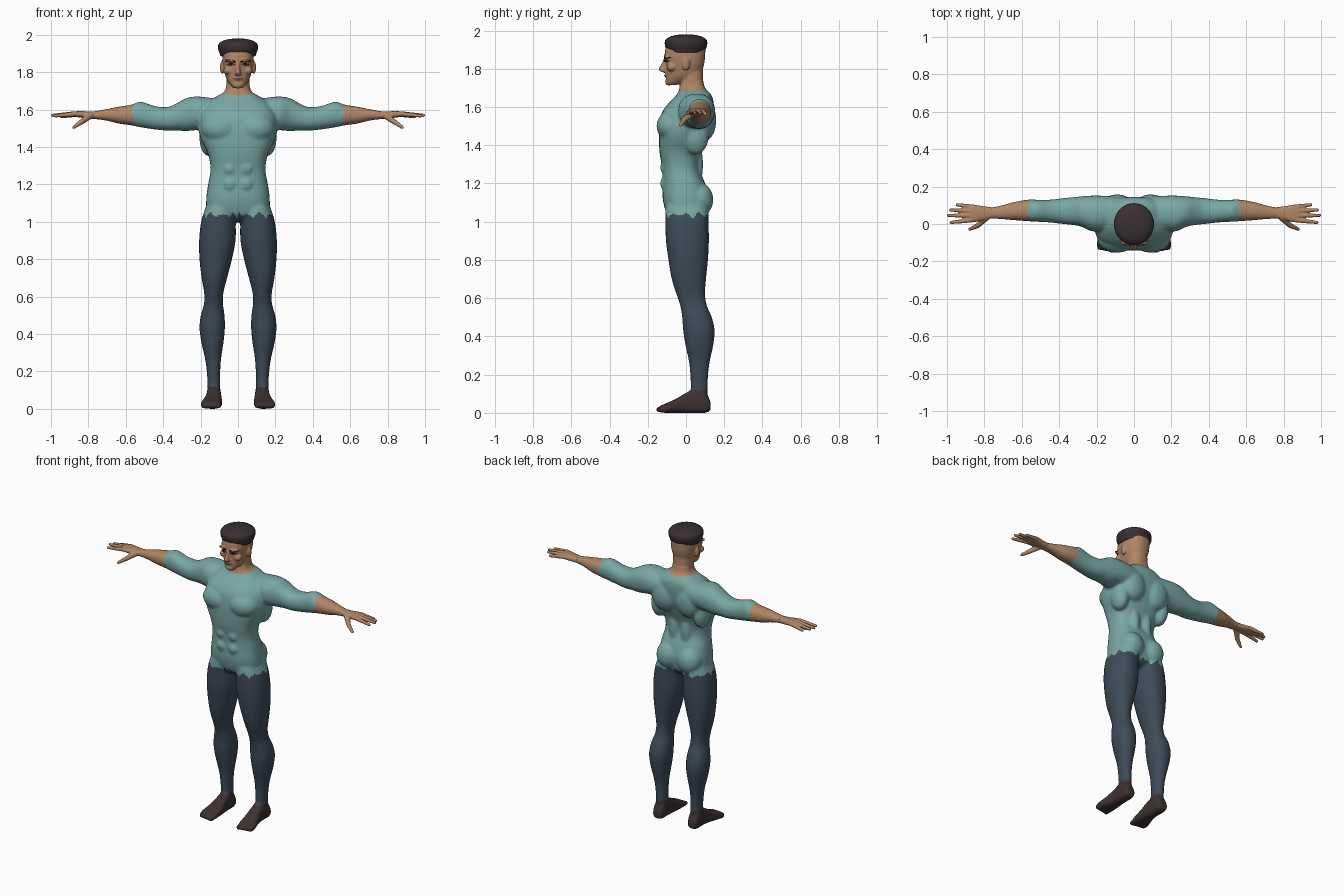
import bpy, bmesh, math
from mathutils import Matrix, Vector

cube = bpy.data.objects.get("Cube")
if cube:
    bpy.data.objects.remove(cube, do_unlink=True)


def material(name, *rgb):
    mat = bpy.data.materials.new(name)
    mat.use_nodes = True
    mat.diffuse_color = (*rgb, 1)
    mat.node_tree.nodes["Principled BSDF"].inputs["Base Color"].default_value = (*rgb, 1)
    return mat


shirt = material("teal shirt", .19, .39, .37)
skin = material("tan skin", .43, .235, .13)
trousers = material("navy trousers", .047, .07, .1)
shoe = material("dark brown shoe", .047, .031, .031)
hat_dark = material("dark hat", .04, .029, .032)
hair = material("black brow", .012, .01, .01)
eye_white = material("eye white", .5, .45, .4)
lips = material("brown lips", .2, .085, .055)


def smooth_rows(rows, steps=4):
    """Catmull-Rom curve through the section rows."""
    last, out = len(rows) - 1, []
    for i in range(last):
        quad = [rows[max(i - 1, 0)], rows[i], rows[i + 1], rows[min(i + 2, last)]]
        for s in range(steps):
            t = s / steps
            out.append([b + t * ((c - a) + t * ((2*a - 5*b + 4*c - d) + t * (3*b - a - 3*c + d))) / 2
                        for a, b, c, d in zip(*quad)])
    return out + [list(rows[-1])]


def loft(bm, rows, axis, power=2.3, side=1, n=28):
    """Rows hold a position on the axis and the bounds on the other two axes."""
    rings = []
    for t, a0, a1, b0, b1 in smooth_rows(rows):
        ring = []
        for k in range(n):
            angle = math.tau * k / n
            u, v = (math.copysign(abs(f(angle)) ** (2 / power), f(angle))
                    for f in (math.cos, math.sin))
            co = [(a0 + a1 + u * (a1 - a0)) / 2, (b0 + b1 + v * (b1 - b0)) / 2]
            co.insert(axis, t)
            ring.append(bm.verts.new((co[0] * side, co[1], co[2])))
        rings.append(ring)
    for low, high in zip(rings, rings[1:]):
        for k in range(n):
            j = (k + 1) % n
            bm.faces.new((low[k], low[j], high[j], high[k]))
    bm.faces.new(rings[0])
    bm.faces.new(rings[-1])


def symmetric(rows):
    return [(z, -w, w, front, back) for z, w, front, back in rows]


def ball(bm, centre, radii, side=1):
    x, y, z = centre
    place = Matrix.Translation((x * side, y, z)) @ Matrix.Diagonal((*radii, 1))
    bmesh.ops.create_uvsphere(bm, u_segments=16, v_segments=10, radius=1, matrix=place)


def finger(bm, start, end, r0, r1, side):
    a, b = Vector(start), Vector(end)
    for i in range(17):
        t = i / 16
        ball(bm, a.lerp(b, t), [r0 + (r1 - r0) * t] * 3, side)


def finish(name, bm, mats):
    bmesh.ops.recalc_face_normals(bm, faces=bm.faces)
    mesh = bpy.data.meshes.new(name)
    bm.to_mesh(mesh)
    bm.free()
    mesh.shade_smooth()
    obj = bpy.data.objects.new(name, mesh)
    bpy.context.collection.objects.link(obj)
    for mat in mats:
        obj.data.materials.append(mat)
    return obj


def fuse(name, bm, mats, voxel, rounds):
    """Merge overlapping volumes into one smooth skin."""
    obj = finish(name, bm, [])
    remesh = obj.modifiers.new("fuse", 'REMESH')
    remesh.mode = 'VOXEL'
    remesh.voxel_size = voxel
    soften = obj.modifiers.new("soften", 'SMOOTH')
    soften.factor = .5
    soften.iterations = rounds
    graph = bpy.context.evaluated_depsgraph_get()
    mesh = bpy.data.meshes.new_from_object(obj.evaluated_get(graph))
    obj.modifiers.clear()
    obj.data = mesh
    mesh.name = name
    mesh.shade_smooth()
    mesh.materials.clear()
    for mat in mats:
        mesh.materials.append(mat)
    return obj


# Body: torso, arms, legs and feet in one skin
bm = bmesh.new()
loft(bm, symmetric([
    (1.0, .11, -.06, .06), (1.04, .165, -.1, .1), (1.12, .17, -.122, .115), (1.2, .16, -.122, .1),
    (1.28, .147, -.125, .07), (1.36, .16, -.138, .08), (1.44, .198, -.142, .11),
    (1.5, .212, -.14, .132), (1.56, .205, -.13, .142), (1.6, .19, -.108, .145),
    (1.64, .16, -.072, .142), (1.67, .115, -.045, .128), (1.7, .07, -.035, .1),
    (1.75, .06, -.03, .088)]), 2, 2.6)
arm = [(.05, .0, .14, 1.5, 1.655), (.14, -.03, .15, 1.5, 1.662), (.22, -.04, .152, 1.49, 1.67),
       (.28, -.015, .148, 1.485, 1.66), (.33, -.005, .143, 1.488, 1.632),
       (.38, .0, .138, 1.487, 1.613), (.45, .008, .13, 1.494, 1.62), (.52, .012, .13, 1.505, 1.642),
       (.57, .015, .13, 1.515, 1.626), (.64, .02, .118, 1.525, 1.615), (.7, .025, .102, 1.54, 1.603),
       (.76, .028, .09, 1.548, 1.592), (.8, .025, .09, 1.55, 1.59)]
leg = [(1.14, .03, .15, -.08, .1), (1.08, .012, .172, -.106, .115), (1.0, .012, .197, -.108, .118),
       (.9, .013, .208, -.105, .12), (.8, .032, .206, -.092, .115), (.7, .058, .195, -.075, .105),
       (.62, .078, .181, -.05, .1), (.56, .08, .182, -.03, .11), (.5, .072, .199, -.02, .135),
       (.43, .07, .206, -.015, .15), (.35, .078, .195, -.002, .142), (.27, .09, .177, .015, .125),
       (.2, .095, .167, .022, .116), (.12, .095, .163, .025, .113), (.04, .09, .165, .02, .115)]
foot = [(.128, .1, .16, .01, .06), (.1, .092, .168, 0, .11), (.05, .09, .168, 0, .125),
        (0, .088, .172, 0, .105), (-.05, .085, .185, 0, .075), (-.1, .085, .199, 0, .052),
        (-.138, .09, .197, .002, .036)]
for side in (1, -1):
    loft(bm, arm, 0, 2.2, side)
    loft(bm, leg, 2, 2.2, side)
    loft(bm, foot, 1, 2.8, side)
    for toe in range(5):
        ball(bm, (.102 + toe * .021, -.137 + toe * .005, .018), (.014, .022, .017), side)
    ball(bm, (.092, -.078, 1.5), (.105, .077, .08), side)     # chest muscle
    ball(bm, (.09, .095, 1.53), (.09, .064, .11), side)       # shoulder blade
    ball(bm, (.155, .05, 1.45), (.052, .07, .1), side)        # side of back
    ball(bm, (.045, .045, 1.3), (.04, .045, .14), side)       # lower back
    ball(bm, (.078, .066, 1.115), (.082, .078, .09), side)    # buttock
    for z in (1.2, 1.285, 1.37):
        ball(bm, (.043, -.1, z), (.04, .036, .04), side)      # belly muscle
body = fuse("body", bm, [shirt, skin, trousers, shoe], .008, 6)


def zigzag(t):
    return abs(t % 1 * 2 - 1) - .5


# Clothing colours with a ragged hem and sleeve ends
for face in body.data.polygons:
    x, y, z = face.center
    turn = math.atan2(y, x) / math.tau
    hem = 1.036 + .04 * zigzag(turn * 17) * (.6 + .4 * math.sin(turn * 40))
    sleeve = .565 + .014 * zigzag(math.atan2(y - .07, z - 1.57) * .8)
    neckline = 1.683 + .1 * (abs(x) - .05) + .06 * (y - .03)
    if abs(x) > sleeve or (z > neckline and abs(x) < .13):
        face.material_index = 1
    elif z < .118 + .008 * zigzag(turn * 25):
        face.material_index = 3
    elif z < hem:
        face.material_index = 2

# Hands
for side, label in ((1, "left"), (-1, "right")):
    bm = bmesh.new()
    loft(bm, [(.76, .03, .09, 1.55, 1.591), (.8, .022, .094, 1.552, 1.59),
              (.85, .01, .102, 1.558, 1.592), (.885, .01, .1, 1.562, 1.587)], 0, 2.5, side)
    for start, end in (((.87, .021, 1.577), (.978, .008, 1.566)),
                       ((.87, .045, 1.578), (.992, .046, 1.569)),
                       ((.87, .069, 1.577), (.98, .075, 1.568)),
                       ((.86, .091, 1.574), (.945, .103, 1.562))):
        finger(bm, start, end, .0135, .009, side)
    finger(bm, (.79, .035, 1.567), (.835, -.008, 1.535), .018, .014, side)
    finger(bm, (.835, -.008, 1.535), (.878, -.028, 1.505), .014, .009, side)
    fuse(label + "_hand", bm, [skin], .004, 3)

# Head with neck, nose, ears, brow and chin
bm = bmesh.new()
loft(bm, symmetric([(1.66, .064, -.02, .096), (1.72, .063, -.032, .09), (1.82, .06, -.03, .088)]), 2)
loft(bm, symmetric([
    (1.715, .026, -.098, -.05), (1.735, .044, -.104, .0), (1.76, .06, -.105, .06),
    (1.79, .07, -.105, .084), (1.83, .079, -.107, .096), (1.87, .084, -.112, .1),
    (1.91, .08, -.105, .1), (1.94, .065, -.08, .08)]), 2, 2.4)
loft(bm, symmetric([(1.856, .009, -.117, -.08), (1.83, .011, -.127, -.08), (1.8, .015, -.143, -.08),
                    (1.787, .018, -.136, -.08), (1.78, .012, -.115, -.08)]), 2, 2)
ball(bm, (0, -.09, 1.732), (.027, .02, .02))
ball(bm, (0, -.1, 1.765), (.026, .014, .012))
for side in (1, -1):
    ball(bm, (.084, .0, 1.825), (.013, .02, .035), side)
    ball(bm, (.036, -.1, 1.862), (.034, .017, .01), side)
    ball(bm, (.053, -.075, 1.808), (.025, .026, .022), side)
head = fuse("head", bm, [skin], .005, 4)
bpy.context.view_layer.update()


def face_plate(name, points, mat, lift=.002, side=1):
    """Thin strip laid on the face; points are x, z and half height."""
    bm = bmesh.new()
    pairs = []
    for x, z, half in smooth_rows(points):
        pair = []
        for level in (z - half, z + half):
            hit, place, _, _ = head.ray_cast((x * side, -1, level), (0, 1, 0))
            pair.append(bm.verts.new((x * side, (place.y if hit else -.1) - lift, level)))
        pairs.append(pair)
    for (a, b), (c, d) in zip(pairs, pairs[1:]):
        bm.faces.new((a, c, d, b))
    obj = finish(name, bm, [mat])
    obj.modifiers.new("thickness", 'SOLIDIFY').thickness = .003


# Brows, eyes and mouth
for side, label in ((1, "left"), (-1, "right")):
    face_plate(label + "_brow", [(.013, 1.855, .004), (.03, 1.861, .006), (.05, 1.865, .005),
                                 (.066, 1.857, .002)], hair, side=side)
    face_plate(label + "_eye", [(.018, 1.837, .001), (.028, 1.84, .005), (.042, 1.841, .005),
                                (.054, 1.838, .001)], eye_white, side=side)
    face_plate(label + "_iris", [(.029, 1.84, .003), (.036, 1.84, .005), (.043, 1.84, .003)],
               hair, .004, side)
    face_plate(label + "_lash", [(.016, 1.84, .001), (.036, 1.847, .002), (.057, 1.84, .001)],
               hair, .004, side)
face_plate("mouth", [(-.026, 1.764, .001), (-.01, 1.766, .004), (.01, 1.766, .004),
                     (.026, 1.764, .001)], lips)

# Soft flat hat
bm = bmesh.new()
loft(bm, [(z, -r, r, -r * 1.04, r * 1.04) for z, r in (
    (1.884, .086), (1.888, .094), (1.9, .098), (1.915, .104), (1.935, .107), (1.953, .102),
    (1.968, .08), (1.977, .045), (1.98, .008))], 2, 2, n=40)
finish("hat", bm, [hat_dark])
